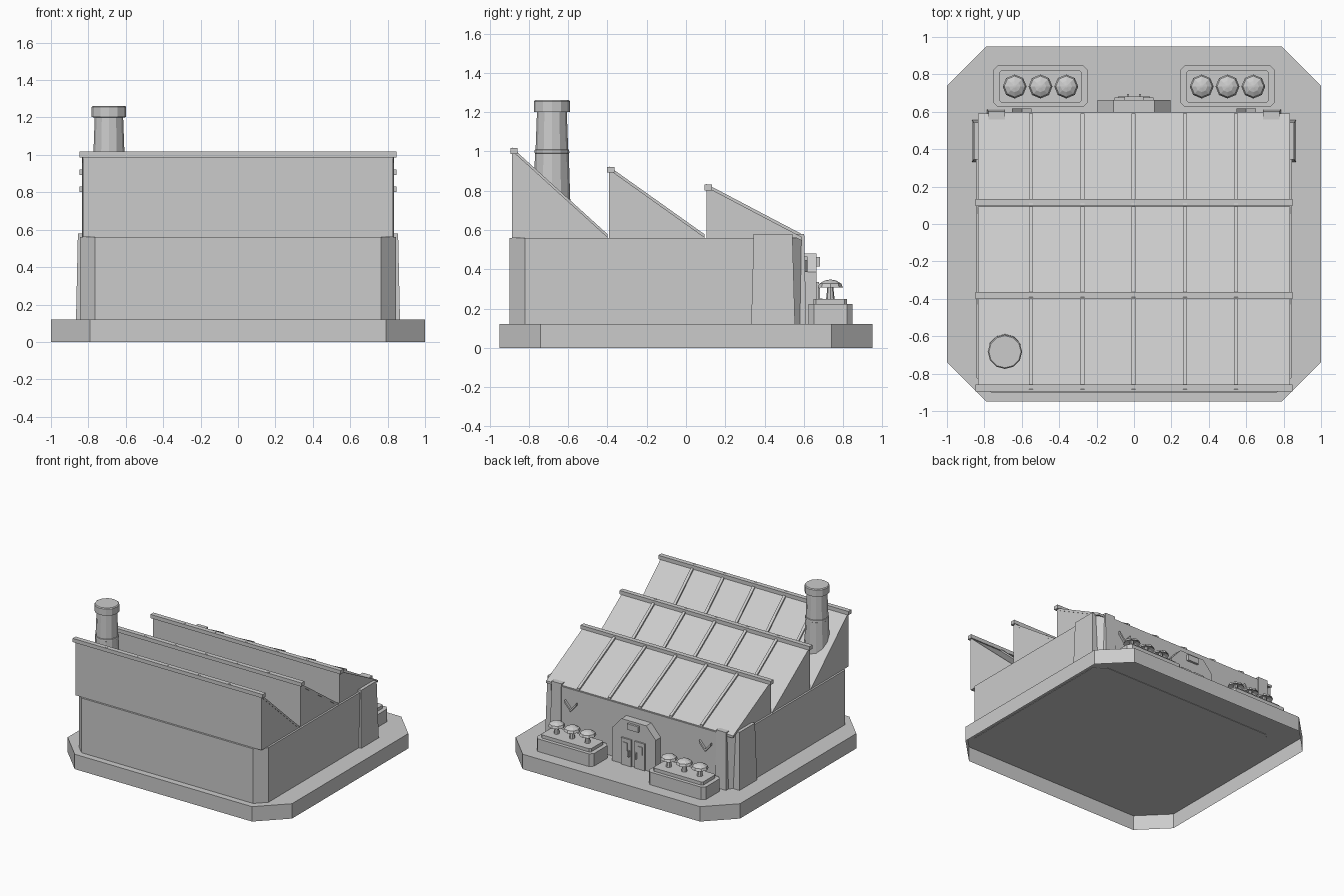
import bpy, bmesh, math
from mathutils import Vector

if "Cube" in bpy.data.objects:
    bpy.data.objects.remove(bpy.data.objects["Cube"])

grey = bpy.data.materials.new("plain grey")
grey.use_nodes = True
grey.diffuse_color = (0.6, 0.6, 0.6, 1)
grey.node_tree.nodes["Principled BSDF"].inputs["Base Color"].default_value = (0.6, 0.6, 0.6, 1)


def finish(name, bm):
    bmesh.ops.recalc_face_normals(bm, faces=bm.faces)
    mesh = bpy.data.meshes.new(name)
    bm.to_mesh(mesh)
    bm.free()
    mesh.materials.append(grey)
    obj = bpy.data.objects.new(name, mesh)
    bpy.context.collection.objects.link(obj)
    return obj


def prism(name, points, axis, low, high, open_base=False):
    """Extrude a 2D outline along x (points are y,z), y (x,z) or z (x,y)."""
    place = {"x": lambda a, b: (low, a, b), "y": lambda a, b: (a, low, b),
             "z": lambda a, b: (a, b, low)}[axis]
    bm = bmesh.new()
    face = bm.faces.new([bm.verts.new(place(a, b)) for a, b in points])
    made = bmesh.ops.extrude_face_region(bm, geom=[face], use_keep_orig=True)["geom"]
    shift = Vector([(high - low) * (axis == k) for k in "xyz"])
    bmesh.ops.translate(bm, vec=shift, verts=[v for v in made if isinstance(v, bmesh.types.BMVert)])
    if open_base:
        bmesh.ops.delete(bm, geom=[face], context="FACES_ONLY")
    return finish(name, bm)


def box(name, x0, x1, y0, y1, z0, z1):
    return prism(name, [(x0, y0), (x1, y0), (x1, y1), (x0, y1)], "z", z0, z1)


def chamfered(x0, x1, y0, y1, c):
    return [(x0 + c, y0), (x1 - c, y0), (x1, y0 + c), (x1, y1 - c),
            (x1 - c, y1), (x0 + c, y1), (x0, y1 - c), (x0, y0 + c)]


def loft(name, rings):
    """Skin a stack of matching vertex rings and cap both ends."""
    bm = bmesh.new()
    rings = [[bm.verts.new(p) for p in ring] for ring in rings]
    for lower, upper in zip(rings, rings[1:]):
        for i in range(len(lower)):
            j = (i + 1) % len(lower)
            bm.faces.new([lower[i], lower[j], upper[j], upper[i]])
    bm.faces.new(rings[0])
    bm.faces.new(rings[-1])
    return finish(name, bm)


def lathe(name, profile, sides, x, y):
    """Turn a (radius, z) profile around an upright axis."""
    angles = [math.tau * i / sides for i in range(sides)]
    return loft(name, [[(x + r * math.cos(a), y + r * math.sin(a), z) for a in angles]
                       for r, z in profile])


# Hollow ground slab, open underneath, and lower walls
GROUND, EAVE = 0.12, 0.56
prism("ground_slab", chamfered(-1, 1, -0.95, 0.95, 0.21), "z", 0, GROUND, open_base=True)
prism("lower_walls", chamfered(-0.845, 0.845, -0.9, 0.6, 0.08), "z", GROUND - 0.003, EAVE)

# Sawtooth roof: wedge, sloping sheet, ribs and ridge cap for each bay
for n, (start, top) in enumerate([(-0.885, 1.0), (-0.392, 0.905), (0.105, 0.815)], 1):
    end = start + 0.485
    prism(f"roof_wedge_{n}", [(start, EAVE), (end, EAVE), (start, top - 0.015)], "x", -0.83, 0.83)

    def sheet(name, low, high, x0, x1):
        prism(name, [(start, top + low), (end, EAVE + low), (end, EAVE + high), (start, top + high)],
              "x", x0, x1)

    sheet(f"roof_sheet_{n}", -0.015, 0.004, -0.833, 0.833)
    for k in range(5):
        x = -0.55 + 0.274 * k
        sheet(f"roof_rib_{n}_{k + 1}", 0, 0.019, x - 0.011, x + 0.011)
    box(f"ridge_cap_{n}", -0.847, 0.847, start - 0.01, start + 0.028, top - 0.013, top + 0.017)

# Chimney
lathe("chimney", [(0.1, EAVE), (0.086, 0.99), (0.089, 0.992), (0.088, 1.008), (0.083, 1.01),
                  (0.076, 1.2), (0.092, 1.202), (0.092, 1.255), (0.086, 1.262)], 12, -0.69, -0.683)

# Paired details: corner pilasters, wall marks, planters and mushrooms
for side, s in (("left", 1), ("right", -1)):
    def pilaster(name, x0, x1, y0, y1, dx, dy0, dy1):
        low = [(x0, y0), (x1, y0), (x1, y1), (x0, y1)]
        high = [(x0, y0 + dy0), (x1 - dx, y0 + dy0), (x1 - dx, y1 - dy1), (x0, y1 - dy1)]
        loft(name, [[(s * x, y, z) for x, y in ring] for ring, z in ((low, GROUND), (high, 0.58))])

    pilaster(f"{side}_side_pilaster", 0.78, 0.866, 0.332, 0.555, 0.01, 0.013, 0.013)
    pilaster(f"{side}_back_pilaster", 0.69, 0.785, 0.5, 0.612, 0.008, 0.01, 0.01)

    mid = s * 0.6
    mark = [(-0.052, 0.465), (0, 0.405), (0.052, 0.465), (0.052, 0.445), (0, 0.385), (-0.052, 0.445)]
    prism(f"{side}_wall_mark", [(mid + x, z) for x, z in mark], "y", 0.595, 0.618)

    c = s * 0.5
    prism(f"{side}_planter", chamfered(c - 0.255, c + 0.255, 0.625, 0.848, 0.027), "z", GROUND, 0.222)
    prism(f"{side}_planter_bed", chamfered(c - 0.222, c + 0.222, 0.65, 0.82, 0.012), "z", 0.22, 0.248)
    for k in (-1, 0, 1):
        lathe(f"{side}_mushroom_{k + 2}",
              [(0.022, 0.245), (0.013, 0.328), (0.035, 0.325), (0.064, 0.308),
               (0.056, 0.327), (0.03, 0.342), (0.006, 0.347)],
              8, c + k * 0.138, 0.735)

# Entrance: chamfered portal, double doors with panels and handles, and a sign
portal = [(-0.195, GROUND), (-0.195, 0.385), (-0.11, 0.48), (0.11, 0.48), (0.195, 0.385), (0.195, GROUND)]
prism("portal_block", portal, "y", 0.59, 0.664)
box("entrance_sign", -0.05, 0.05, 0.64, 0.682, 0.415, 0.462)
for side, s in (("left", 1), ("right", -1)):
    for part, x0, x1, y, z0, z1 in (("door", 0.015, 0.105, 0.677, GROUND, 0.335),
                                    ("door_panel", 0.048, 0.085, 0.682, 0.24, 0.305),
                                    ("door_handle", 0.026, 0.038, 0.694, 0.2, 0.25)):
        box(f"{side}_{part}", *sorted((s * x0, s * x1)), 0.65, y, z0, z1)
